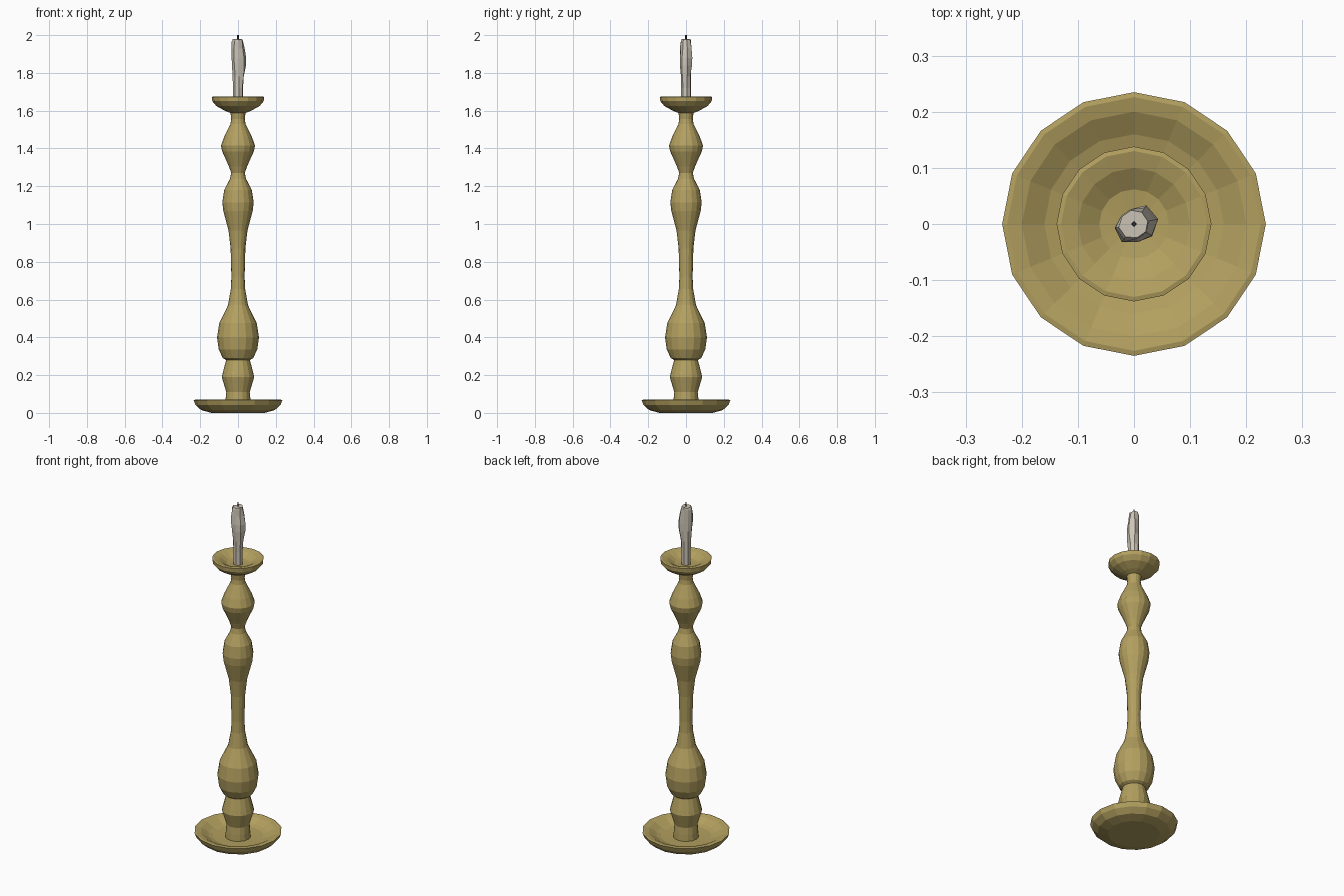
import bpy, bmesh, math


def material(name, color):
    m = bpy.data.materials.new(name)
    m.diffuse_color = (*color, 1)
    return m


brass = material("aged_brass", (0.45, 0.35, 0.115))
wax = material("candle_wax", (0.61, 0.56, 0.47))
char = material("charred_wick", (0.04, 0.035, 0.03))


def skin(name, rings, mat):
    """Join rings of points into a closed, capped, flat-shaded tube."""
    bm = bmesh.new()
    loops = [[bm.verts.new(p) for p in ring] for ring in rings]
    n = len(loops[0])
    for a, b in zip(loops, loops[1:]):
        for i in range(n):
            j = (i + 1) % n
            bm.faces.new((a[i], a[j], b[j], b[i]))
    bm.faces.new(loops[0][::-1])
    bm.faces.new(loops[-1])
    bmesh.ops.recalc_face_normals(bm, faces=bm.faces)
    mesh = bpy.data.meshes.new(name)
    bm.to_mesh(mesh)
    bm.free()
    mesh.materials.append(mat)
    obj = bpy.data.objects.new(name, mesh)
    bpy.context.collection.objects.link(obj)
    return obj


def circle(r, z, n=16):
    return [(r * math.cos(math.tau * i / n), r * math.sin(math.tau * i / n), z)
            for i in range(n)]


def lathe(name, profile, mat, n=16):
    return skin(name, [circle(r, z, n) for r, z in profile], mat)


# Wide foot dish with a hollow upper side
lathe("base_dish", [
    (0.14, 0.0), (0.195, 0.015), (0.225, 0.042), (0.235, 0.068),
    (0.226, 0.07), (0.2, 0.064), (0.16, 0.042), (0.135, 0.035), (0.05, 0.032)], brass)

# Turned stem
lathe("turned_stem", [
    (0.068, 0.03), (0.066, 0.07), (0.062, 0.11), (0.086, 0.19), (0.08, 0.215),
    (0.063, 0.28), (0.08, 0.29), (0.102, 0.335), (0.111, 0.4), (0.099, 0.475),
    (0.053, 0.57), (0.038, 0.655), (0.035, 0.72), (0.039, 0.87), (0.05, 0.965),
    (0.078, 1.07), (0.083, 1.115), (0.073, 1.18), (0.042, 1.24), (0.036, 1.27),
    (0.048, 1.305), (0.084, 1.385), (0.09, 1.415), (0.074, 1.46), (0.04, 1.53),
    (0.036, 1.555), (0.04, 1.59), (0.06, 1.61)], brass)

# Drip tray under the candle
lathe("drip_tray", [
    (0.04, 1.588), (0.07, 1.6), (0.115, 1.625), (0.136, 1.65), (0.138, 1.673),
    (0.13, 1.675), (0.1, 1.667), (0.062, 1.645), (0.02, 1.64)], brass)

# Candle: eight-sided, with drips (angle index, first height, peak, last, bulge)
drips = [(0, 1.76, 1.88, 1.96, 0.017), (1, 1.78, 1.88, 1.97, 0.013),
         (4, 1.74, 1.95, 1.99, 0.008), (5, 1.78, 1.92, 1.99, 0.012),
         (7, 1.72, 1.84, 1.95, 0.012), (6, 1.78, 1.86, 1.93, 0.006)]
rings = []
for z in (1.635, 1.72, 1.78, 1.84, 1.88, 1.93, 1.965, 1.98):
    radii = [0.027 if z < 1.97 else 0.025] * 8
    for i, low, peak, high, bulge in drips:
        if low < z < high:
            t = (z - low) / (peak - low) if z <= peak else (high - z) / (high - peak)
            radii[i] += bulge * min(1, t * 1.4)
    rings.append([(r * math.cos(math.tau * i / 8 + 0.2),
                   r * math.sin(math.tau * i / 8 + 0.2), z - (0.006 if i % 3 == 0 and z > 1.97 else 0))
                  for i, r in enumerate(radii)])
skin("candle", rings, wax)

# Wick
lathe("wick", [(0.005, 1.97), (0.004, 2.0)], char, 4)
